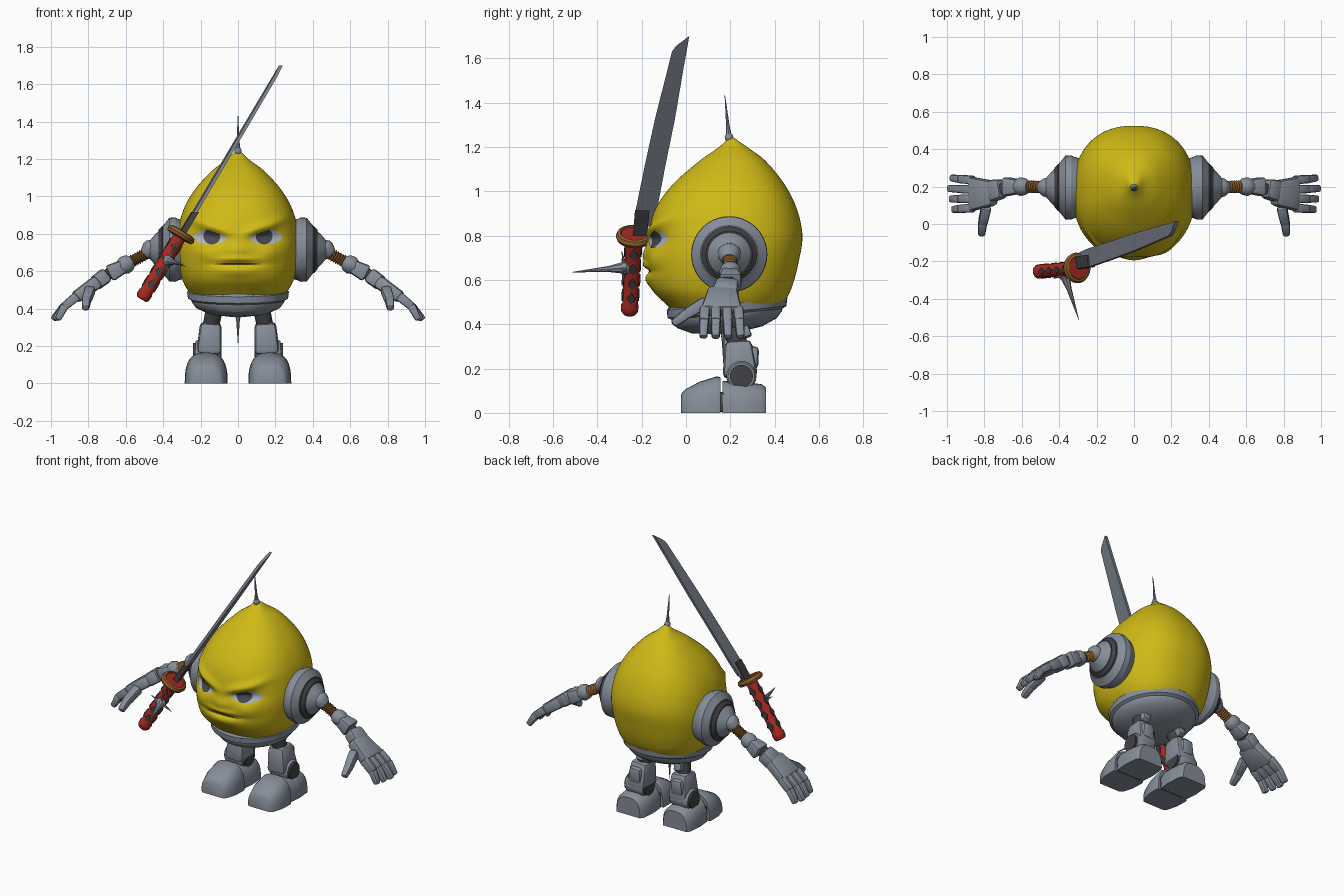
import bpy, bmesh, math
from mathutils import Vector as V, Matrix

cube = bpy.data.objects.get("Cube")
if cube:
    bpy.data.objects.remove(cube)


def material(name, r, g, b):
    m = bpy.data.materials.new(name)
    m.use_nodes = True
    m.diffuse_color = (r, g, b, 1)
    m.node_tree.nodes["Principled BSDF"].inputs["Base Color"].default_value = (r, g, b, 1)
    return m


YELLOW = material("lemon yellow", .63, .49, .008)
GREY = material("armour grey", .24, .27, .32)
DARK = material("dark joint", .055, .055, .06)
STEEL = material("blade steel", .19, .21, .25)
BROWN = material("copper brown", .27, .115, .025)
RED = material("grip red", .38, .022, .015)
WHITE = material("eye white", .45, .48, .52)
IRIS = material("iris charcoal", .065, .068, .08)
CREASE = material("mouth crease", .09, .065, .01)


def finish(bm, name, mat, fix=True, angle=40):
    if fix:
        bmesh.ops.recalc_face_normals(bm, faces=bm.faces)
    me = bpy.data.meshes.new(name)
    bm.to_mesh(me)
    bm.free()
    me.materials.append(mat)
    me.shade_smooth()
    me.set_sharp_from_angle(angle=math.radians(angle))
    ob = bpy.data.objects.new(name, me)
    bpy.context.collection.objects.link(ob)
    return ob


def loft(name, rings, mat, caps=True, fix=True, angle=40):
    bm = bmesh.new()
    rows = [[bm.verts.new(p) for p in ring] for ring in rings]
    n = len(rows[0])
    for a, b in zip(rows, rows[1:]):
        for i in range(n):
            j = (i + 1) % n
            bm.faces.new((a[i], a[j], b[j], b[i]))
    if caps:
        bm.faces.new(rows[0][::-1])
        bm.faces.new(rows[-1])
    return finish(bm, name, mat, fix, angle)


def lathe(name, p0, p1, profile, mat, n=24, angle=40):
    # profile holds (fraction along the axis, radius)
    p0, p1 = V(p0), V(p1)
    q = (p1 - p0).to_track_quat('Z', 'Y')
    rings = [[p0.lerp(p1, t) + q @ V((r * math.cos(k * math.tau / n), r * math.sin(k * math.tau / n), 0))
              for k in range(n)] for t, r in profile]
    return loft(name, rings, mat, angle=angle)


def spike(name, p0, p1, r):
    lathe(name, p0, p1, [(0, r), (.3, r * .5), (1, .001)], GREY, 8)


def bar(name, p0, p1, w0, w1, t0, t1, mat, bevel=.012, side=(0, 1, 0)):
    # tapered bevelled block: w is measured along side, t across it
    p0, p1 = V(p0), V(p1)
    d = (p1 - p0).normalized()
    s = V(side)
    s = (s - d * s.dot(d)).normalized()
    u = d.cross(s)
    bm = bmesh.new()
    rows = [[bm.verts.new(p + s * w * a / 2 + u * t * b / 2) for a, b in ((1, 1), (-1, 1), (-1, -1), (1, -1))]
            for p, w, t in ((p0, w0, t0), (p1, w1, t1))]
    for i in range(4):
        j = (i + 1) % 4
        bm.faces.new((rows[0][i], rows[0][j], rows[1][j], rows[1][i]))
    bm.faces.new(rows[0])
    bm.faces.new(rows[1])
    bmesh.ops.recalc_face_normals(bm, faces=bm.faces)
    bmesh.ops.bevel(bm, geom=bm.edges[:], offset=bevel, segments=2, profile=.5, affect='EDGES')
    return finish(bm, name, mat)


# Lemon body: height, front, back, half width
PROFILE = [(.40, .0, .36, .17), (.48, -.08, .43, .255), (.56, -.155, .475, .3), (.69, -.178, .51, .325),
           (.8, -.17, .525, .322), (.92, -.138, .5, .295), (1.03, -.06, .445, .235), (1.14, .065, .355, .135),
           (1.2, .15, .275, .055), (1.235, .19, .225, .02), (1.245, .205, .212, .002)]


def section(z):
    k = max(i for i in range(len(PROFILE) - 1) if PROFILE[i][0] <= z or i == 0)
    a, b = PROFILE[k], PROFILE[k + 1]
    lo, hi = PROFILE[max(k - 1, 0)], PROFILE[min(k + 2, len(PROFILE) - 1)]
    h = b[0] - a[0]
    t = (z - a[0]) / h
    out = []
    for c in (1, 2, 3):
        ma = (b[c] - lo[c]) / (b[0] - lo[0]) * h
        mb = (hi[c] - a[c]) / (hi[0] - a[0]) * h
        out.append((2*t**3 - 3*t*t + 1)*a[c] + (t**3 - 2*t*t + t)*ma + (3*t*t - 2*t**3)*b[c] + (t**3 - t*t)*mb)
    return out


def brow(x):
    return .765 + .37 * abs(x)


def face_relief(x, z):
    def bump(cx, cz, sx, sz):
        return math.exp(-((abs(x) - cx) / sx) ** 2 - ((z - cz) / sz) ** 2)
    ridge = math.exp(-((abs(x) - .14) / .12) ** 4 - ((z - brow(x) - .02) / .028) ** 2)
    return (.03 * bump(.145, .78, .085, .035) - .022 * ridge - .016 * bump(0, .71, .05, .04)
            + .016 * bump(0, .638, .12, .012) - .014 * bump(0, .665, .09, .015)
            - .014 * bump(0, .6, .12, .03) - .012 * bump(.17, .69, .06, .04))


POWER = 2.3


def front_y(x, z):
    f, b, w = section(z)
    return (f + b) / 2 - (b - f) / 2 * max(0, 1 - abs(x / w) ** POWER) ** (1 / POWER) + face_relief(x, z)


rings = []
for i in range(91):
    z = .40 + .845 * i / 90
    f, b, w = section(z)
    ring = []
    for k in range(112):
        c, s = math.cos(k * math.tau / 112), math.sin(k * math.tau / 112)
        e = 2 / POWER
        x = w * math.copysign(abs(c) ** e, c)
        y = (f + b) / 2 + (b - f) / 2 * math.copysign(abs(s) ** e, s)
        ring.append((x, y + (face_relief(x, z) * min(1, -2 * s) if s < 0 else 0), z))
    rings.append(ring)
loft("lemon_body", rings, YELLOW, angle=70)


# Thin plates that follow the face
def face_patch(name, cx, cz, rx, rz, lift, mat, clip=True):
    rings = []
    for r in (.02, .35, .7, 1):
        ring = []
        for k in range(32):
            a = k * math.tau / 32
            x, z = cx + rx * r * math.cos(a), cz + rz * r * math.sin(a)
            z = min(z, brow(x) - .003) if clip else z
            ring.append((x, front_y(x, z) - lift, z))
        rings.append(ring)
    loft(name, rings, mat, caps=False, fix=False)


face_patch("mouth_line", 0, .638, .125, .006, .004, CREASE, False)
spike("top_spike", (0, .195, 1.23), (0, .175, 1.435), .016)
lathe("top_spike_base", (0, .195, 1.225), (0, .193, 1.26), [(0, .012), (.3, .019), (.7, .019), (1, .01)], GREY, 12)

# Pelvis bowl: half width and height of each ring, tilted up at the back
rings = []
for r, z in ((.24, .5), (.262, .505), (.272, .49), (.268, .455), (.25, .445), (.248, .435), (.225, .405), (.16, .375), (.06, .36)):
    rings.append([(r * math.cos(k * math.tau / 48), .185 + r * math.sin(k * math.tau / 48),
                   z + .1 * r * math.sin(k * math.tau / 48)) for k in range(48)])
loft("pelvis_bowl", rings, GREY, angle=30)
bar("pelvis_front_plate", (0, -.07, .475), (0, .0, .385), .17, .05, .03, .03, GREY, .008, (1, 0, 0))
spike("lower_spike", (0, .17, .38), (0, .17, .21), .018)


def shoe(name, cx, sections):
    rings = []
    for y, w, h in sections:
        ring = []
        for k in range(17):
            c, s = math.cos(k * math.pi / 16), math.sin(k * math.pi / 16)
            ring.append((cx + w * math.copysign(abs(c) ** .7, c), y, h * abs(s) ** .75))
        rings.append(ring)
    loft(name, rings, GREY, angle=45)


for s, side in ((1, "left"), (-1, "right")):
    def n(part):
        return side + "_" + part

    def P(x, y, z):
        return (s * x, y, z)

    # Eyes
    face_patch(n("eye_white"), s * .148, .783, .088, .04, .005, WHITE)
    face_patch(n("iris"), s * .14, .787, .045, .044, .008, IRIS)

    # Shoulder
    def disc(part, x0, x1, profile, mat):
        lathe(n(part), P(x0, .195, .715), P(x1, .195, .715), profile, mat, 40, 30)
    disc("shoulder_plate", .27, .4, [(0, .15), (.4, .165), (.5, .172), (.75, .17), (.9, .145), (1, .13)], GREY)
    disc("shoulder_ring", .38, .425, [(0, .125), (.6, .125), (1, .105)], DARK)
    disc("shoulder_dome", .4, .475, [(0, .1), (.35, .098), (.6, .08), (.85, .058), (1, .045)], GREY)
    lathe(n("shoulder_ball"), P(.44, .195, .735), P(.5, .195, .69), [(0, .04), (.3, .053), (.6, .05), (1, .032)], GREY)

    # Coiled upper arm
    coil = [(i / 20, .034 if i % 2 else .026) for i in range(21)]
    lathe(n("arm_coil"), P(.47, .197, .705), P(.59, .2, .64), coil, BROWN, 16, 80)

    # Forearm
    lathe(n("elbow"), P(.565, .2, .655), P(.635, .2, .615), [(0, .03), (.25, .045), (.6, .05), (1, .035)], GREY)
    bar(n("upper_forearm"), P(.6, .2, .632), P(.69, .2, .585), .07, .105, .07, .095, GREY, .018)
    bar(n("forearm_joint"), P(.67, .19, .6), P(.75, .18, .545), .06, .06, .06, .06, DARK)
    bar(n("wrist_cuff"), P(.7, .19, .582), P(.77, .175, .53), .1, .12, .085, .08, GREY, .02)

    # Hand
    bar(n("palm"), P(.745, .165, .548), P(.875, .16, .455), .13, .185, .075, .065, GREY, .02)
    for i, finger in enumerate(("index", "middle", "ring", "little")):
        y, e = .085 + .05 * i, .078 + .056 * i
        reach = (.975, .99, 1.0, .985)[i]
        bar(n(finger + "_knuckle"), P(.86, y, .468), P(.93, (y + e) / 2, .41), .045, .045, .05, .045, GREY, .01)
        bar(n(finger + "_tip"), P(.925, (y + e) / 2, .418), P(reach - .01, e, .34), .043, .036, .045, .034, GREY, .01)
    bar(n("thumb_base"), P(.79, .09, .5), P(.81, .0, .445), .055, .05, .055, .05, GREY, .012, (1, 0, 0))
    bar(n("thumb_tip"), P(.81, .01, .452), P(.815, -.06, .40), .05, .038, .05, .036, GREY, .012, (1, 0, 0))

    # Leg
    lathe(n("thigh"), P(.12, .2, .43), P(.15, .24, .28), [(0, .05), (.5, .045), (1, .045)], DARK)
    bar(n("thigh_plate"), P(.125, .245, .42), P(.14, .275, .34), .06, .05, .05, .05, GREY, .01, (1, 0, 0))
    bar(n("shin"), P(.145, .235, .325), P(.155, .245, .16), .115, .135, .12, .16, GREY, .025, (1, 0, 0))
    bar(n("calf"), P(.15, .295, .3), P(.155, .29, .2), .08, .09, .07, .07, GREY, .02, (1, 0, 0))
    lathe(n("ankle_ring"), P(.1, .25, .165), P(.228, .25, .165), [(0, .06), (.1, .068), (.9, .068), (1, .06)], GREY)
    lathe(n("ankle_pin"), P(.088, .25, .165), P(.24, .25, .165), [(0, .052), (1, .052)], DARK)

    # Foot
    shoe(n("toe_cap"), s * .17, [(-.022, .075, .085), (-.005, .093, .105), (.06, .112, .14), (.14, .115, .165), (.155, .11, .16)])
    shoe(n("heel"), s * .17, [(.165, .1, .145), (.24, .108, .14), (.34, .1, .13), (.36, .085, .115)])
    bar(n("foot_core"), P(.17, .1, .05), P(.17, .3, .05), .19, .17, .09, .09, DARK, .01, (1, 0, 0))

# Sword blade: an upright outline in depth and height, leaning towards the left
def blade_x(y, z):
    return -.3 + (z - .8) * .592 - .1 * (y + .2 - .2 * (z - .8))


def blade(name, outline, thick, mat):
    loft(name, [[(blade_x(y, z) + d, y, z) for y, z in outline] for d in (-thick, thick)], mat)


blade("blade", [(-.235, .84), (-.226, .92), (-.185, 1.12), (-.14, 1.325), (-.063, 1.63), (-.045, 1.655), (.015, 1.7),
                (-.01, 1.56), (-.05, 1.325), (-.092, 1.12), (-.13, .92), (-.15, .84)], .01, STEEL)
blade("blade_collar", [(-.24, .8), (-.23, .915), (-.165, .915), (-.175, .8)], .018, DARK)

# Grip and guard
pommel, guard = V((-.515, -.255, .45)), V((-.305, -.235, .795))
axis = (guard - pommel).normalized()
lathe("grip", pommel, guard, [(0, .03), (.03, .038), (.1, .04), (.12, .035), (1, .036)], RED)
lathe("guard_rim", guard - axis * .02, guard + axis * .02,
      [(0, .05), (.1, .075), (.5, .082), (.9, .075), (1, .062), (.6, .055)], BROWN, 28)
lathe("guard_inlay", guard, guard + axis * .014, [(0, .06), (1, .058)], RED)
turn = axis.to_track_quat('Z', 'Y')
for row in range(4):
    for k in range(4):
        out = turn @ V((math.cos(k * math.pi / 2), math.sin(k * math.pi / 2), 0))
        c = pommel.lerp(guard, .24 + .19 * row) + out * .034
        across = axis.cross(out)
        diamond = [axis * .032, across * .019, axis * -.032, across * -.019]
        loft("grip_diamond", [[c + d + out * h for d in diamond] for h in (0, .005)], DARK)

# Spiked stud on the grip
stud = V((-.37, -.275, .655))
spike("stud_long_spike", stud, (-.295, -.512, .635), .028)
lathe("stud_core", stud + V((-.01, .03, 0)), stud + V((.01, -.035, 0)), [(0, .02), (.5, .032), (1, .015)], GREY, 10)
for dx, dz in ((.09, -.03), (-.06, .04), (.035, .075), (-.02, -.08)):
    spike("stud_small_spike", stud, stud + V((dx, -.015, dz)), .018)
